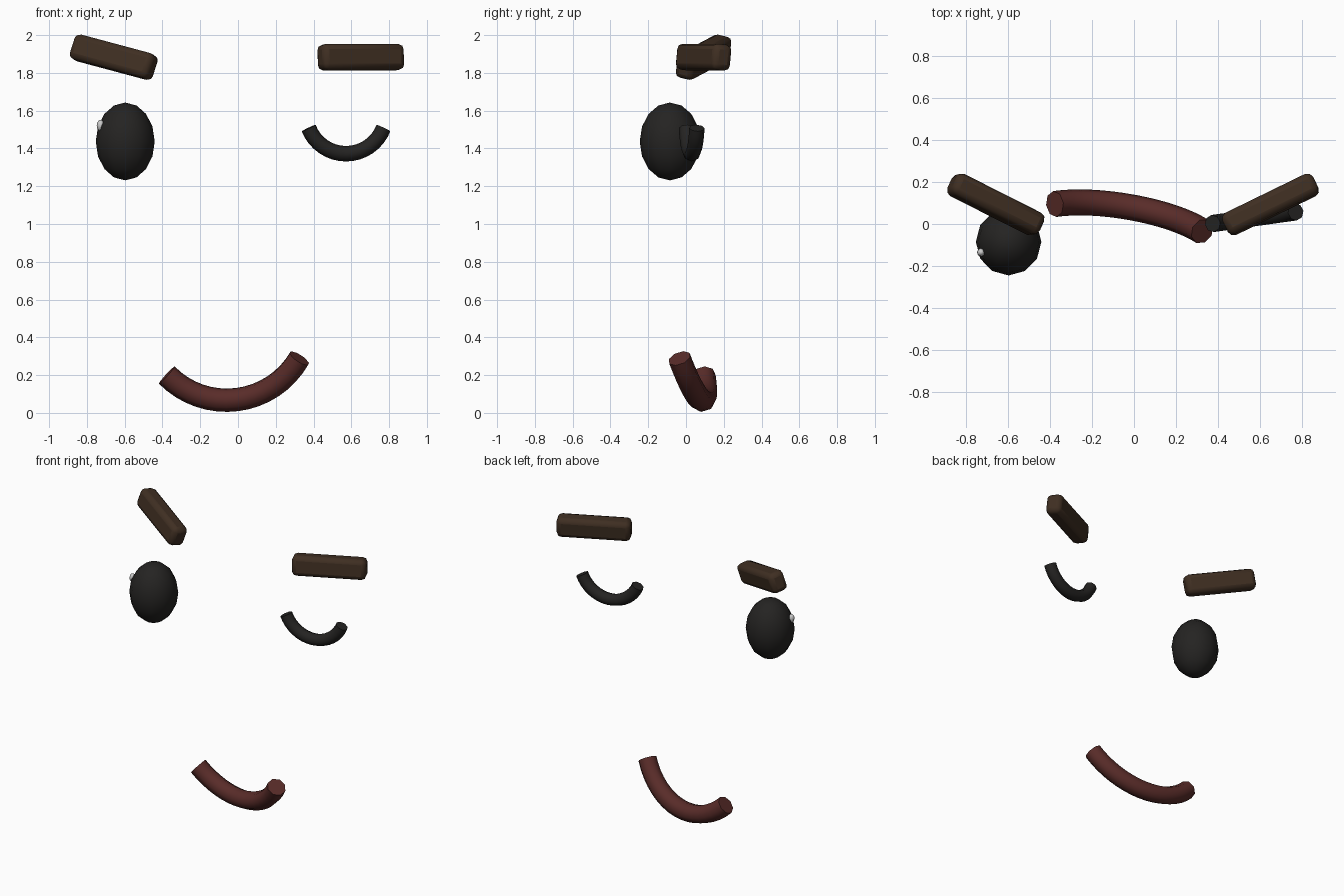
import bpy, math
from mathutils import Matrix, Vector

if "Cube" in bpy.data.objects:
    bpy.data.objects.remove(bpy.data.objects["Cube"])


def material(name, rgb):
    m = bpy.data.materials.new(name)
    m.diffuse_color = (*rgb, 1)
    m.use_nodes = True
    m.node_tree.nodes["Principled BSDF"].inputs["Base Color"].default_value = m.diffuse_color
    return m


BLACK = material("black", (0.018, 0.017, 0.016))
BROWN = material("brown", (0.05, 0.028, 0.016))
RED = material("dark_red", (0.10, 0.025, 0.022))
WHITE = material("white", (0.9, 0.9, 0.88))


def finish(name, mat, angle):
    ob = bpy.context.object
    ob.name = name
    ob.data.materials.append(mat)
    bpy.ops.object.shade_smooth_by_angle(angle=math.radians(angle))
    return ob


def ball(name, loc, radii, segs, rings, mat):
    bpy.ops.mesh.primitive_uv_sphere_add(segments=segs, ring_count=rings, radius=1, location=loc)
    bpy.context.object.scale = radii
    bpy.ops.object.transform_apply(location=False, rotation=False, scale=True)
    return finish(name, mat, 60)


def brow(name, loc, turn, tilt):
    # rounded bar, rolled slightly back, turned round the head, then tilted
    bpy.ops.mesh.primitive_cube_add(size=1)
    ob = bpy.context.object
    ob.data.transform(Matrix.Diagonal((0.48, 0.11, 0.138, 1)))
    rot = (Matrix.Rotation(math.radians(tilt), 4, 'Y') @ Matrix.Rotation(math.radians(turn), 4, 'Z')
           @ Matrix.Rotation(math.radians(-6), 4, 'X'))
    ob.matrix_world = Matrix.Translation(loc) @ rot
    bev = ob.modifiers.new("bevel", 'BEVEL')
    bev.width, bev.segments = 0.03, 2
    return finish(name, BROWN, 40)


def arc_tube(name, cx, cz, r, a0, a1, depth_of, thick, mat):
    # arc hanging below its centre; depth_of gives y from x and z
    n = 16
    cu = bpy.data.curves.new(name, 'CURVE')
    cu.dimensions = '3D'
    cu.bevel_depth, cu.bevel_resolution, cu.use_fill_caps = thick, 2, True
    sp = cu.splines.new('POLY')
    sp.points.add(n)
    for i, p in enumerate(sp.points):
        a = math.radians(a0 + (a1 - a0) * i / n)
        x, z = cx + r * math.sin(a), cz - r * math.cos(a)
        p.co = (x, depth_of(x, z), z, 1)
    ob = bpy.data.objects.new(name, cu)
    bpy.context.collection.objects.link(ob)
    bpy.ops.object.select_all(action='DESELECT')
    ob.select_set(True)
    bpy.context.view_layer.objects.active = ob
    bpy.ops.object.convert(target='MESH')
    return finish(name, mat, 50)


# open eye with its highlight
ball("open_eye", (-0.597, -0.085, 1.437), (0.156, 0.16, 0.206), 12, 8, BLACK)
ball("eye_highlight", (-0.728, -0.135, 1.522), (0.02, 0.02, 0.03), 8, 6, WHITE)

# eyebrows
brow("left_eyebrow", Vector((-0.658, 0.093, 1.883)), -26, 15)
brow("right_eyebrow", Vector((0.65, 0.093, 1.883)), 26, 0)

# winking eye and smile
arc_tube("winking_eye", 0.572, 1.584, 0.212, -69, 69,
         lambda x, z: 0.03 + 0.14 * (x - 0.572), 0.041, BLACK)
arc_tube("mouth", -0.06, 0.511, 0.444, -45.6, 60,
         lambda x, z: 0.098 - 0.148 * x - 0.293 * z, 0.062, RED)
